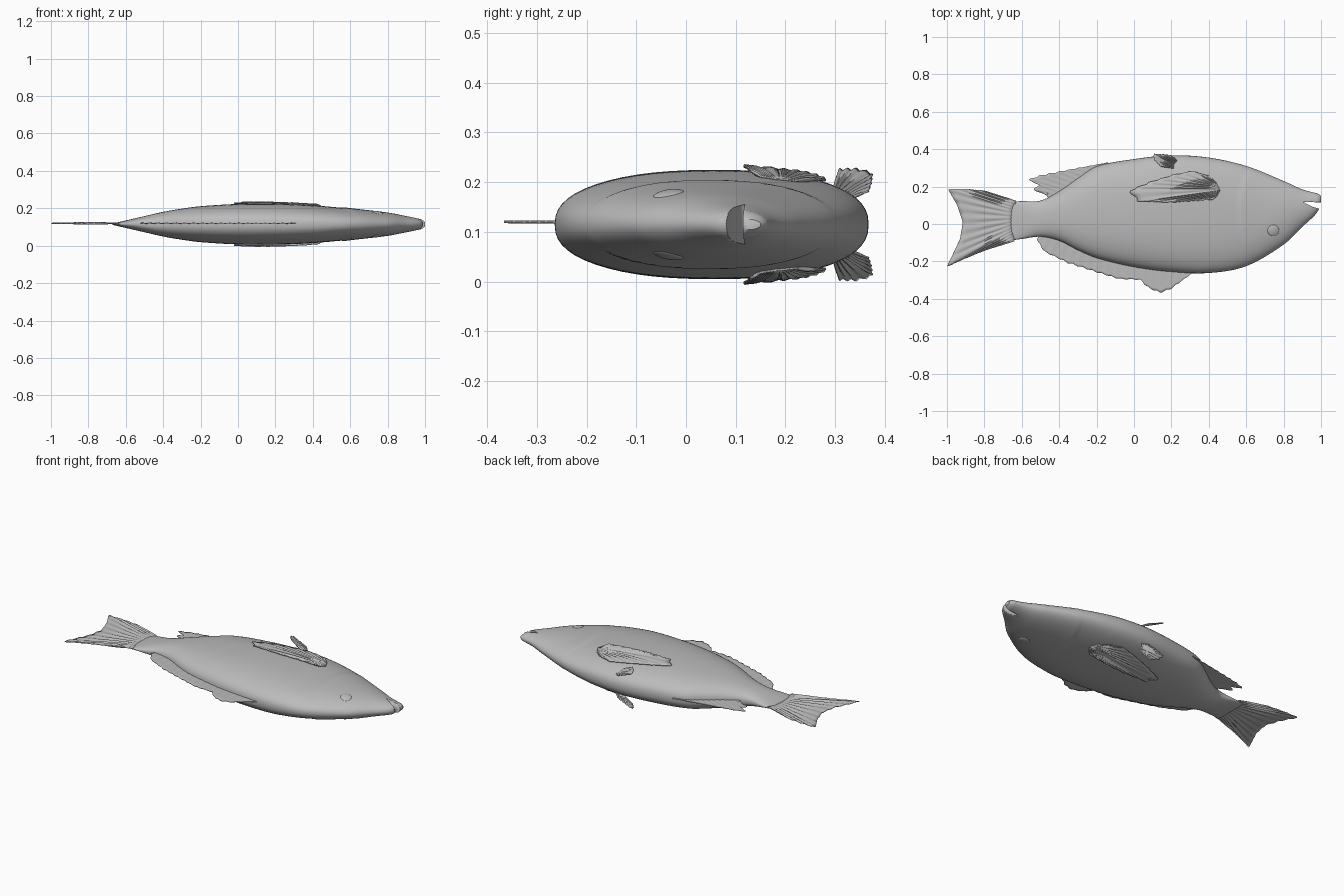
import bpy, bmesh, math
from mathutils import Vector

cube = bpy.data.objects.get("Cube")
if cube:
    bpy.data.objects.remove(cube, do_unlink=True)

MID = 0.115          # height of the fish's plane of symmetry
grey = bpy.data.materials.new("fish grey")
grey.use_nodes = True
COLOR = (0.5, 0.5, 0.5, 1)
grey.diffuse_color = COLOR
grey.node_tree.nodes["Principled BSDF"].inputs["Base Color"].default_value = COLOR

# Body stations: x, back edge y, belly edge y, half thickness
STATIONS = [
    (-0.67, -0.09, 0.12, 0.004), (-0.6, -0.08, 0.122, 0.02), (-0.5, -0.068, 0.125, 0.043),
    (-0.4, -0.09, 0.175, 0.066), (-0.3, -0.14, 0.245, 0.083), (-0.2, -0.182, 0.308, 0.096),
    (0, -0.23, 0.347, 0.108), (0.2, -0.256, 0.367, 0.109), (0.4, -0.262, 0.355, 0.101),
    (0.6, -0.225, 0.31, 0.083), (0.8, -0.11, 0.23, 0.062), (0.9, -0.015, 0.185, 0.043),
    (0.96, 0.04, 0.168, 0.031), (0.985, 0.072, 0.162, 0.024), (1.0, 0.108, 0.15, 0.01)]


def station(x):
    """Smooth interpolation of the body stations."""
    n = len(STATIONS)
    i = max(k for k in range(n - 1) if STATIONS[k][0] <= x or k == 0)
    a, b = STATIONS[i], STATIONS[i + 1]
    p, q = STATIONS[max(i - 1, 0)], STATIONS[min(i + 2, n - 1)]
    w = b[0] - a[0]
    t = (x - a[0]) / w
    out = []
    for k in (1, 2, 3):
        ma = (b[k] - p[k]) / (b[0] - p[0]) * w
        mb = (q[k] - a[k]) / (q[0] - a[0]) * w
        out.append((2*t**3 - 3*t*t + 1) * a[k] + (t**3 - 2*t*t + t) * ma
                   + (3*t*t - 2*t**3) * b[k] + (t**3 - t*t) * mb)
    return out


def gill(x, y):
    """Raised rim of the gill cover, fading toward the snout."""
    d = x - (0.55 + 1.2 * (y - 0.07) ** 2)
    rise = min(max(d / 0.02, 0), 1)
    return 0.005 * rise * math.exp(-max(d, 0) / 0.1)


def power(x):
    return 2.4 - 0.4 * min(max((x - 0.4) / 0.4, 0), 1)


def surface(x, y):
    """Half thickness of the body at a point of its outline plane."""
    lo, hi, half = station(x)
    t = min(abs((2 * y - lo - hi) / (hi - lo)), 1)
    n = power(x)
    return half * (1 - t ** n) ** (1 / n) * (1 + gill(x, y) / half)


def finish(name, bm, angle=40):
    bmesh.ops.recalc_face_normals(bm, faces=bm.faces)
    mesh = bpy.data.meshes.new(name)
    bm.to_mesh(mesh)
    bm.free()
    obj = bpy.data.objects.new(name, mesh)
    bpy.context.collection.objects.link(obj)
    mesh.materials.append(grey)
    bpy.ops.object.select_all(action='DESELECT')
    obj.select_set(True)
    bpy.context.view_layer.objects.active = obj
    bpy.ops.object.shade_smooth_by_angle(angle=math.radians(angle))
    return obj


def bridge(bm, rows, closed=False):
    for a, b in zip(rows, rows[1:]):
        for i in range(len(a) - (not closed)):
            j = (i + 1) % len(a)
            bm.faces.new((a[i], a[j], b[j], b[i]))


# Body
bm = bmesh.new()
rings = []
NX, NT = 150, 56
for i in range(NX + 1):
    x = -0.67 + 1.67 * i / NX
    lo, hi, half = station(x)
    ring = []
    for k in range(NT):
        a = math.tau * k / NT
        e = 2 / power(x)
        c, s = math.cos(a), math.sin(a)
        y = (lo + hi) / 2 + (hi - lo) / 2 * math.copysign(abs(c) ** e, c)
        z = math.copysign(abs(s) ** e, s) * (half + gill(x, y))
        ring.append(bm.verts.new((x, y, MID + z)))
    rings.append(ring)
bridge(bm, rings, True)
bm.faces.new(rings[0])
bm.faces.new(rings[-1])
body = finish("body", bm)

# Mouth: wedge cutter between the lips
bm = bmesh.new()
WEDGE = [(0.905, 0.118), (0.95, 0.094), (1.03, 0.068), (1.03, 0.113), (0.95, 0.117)]
rows = [[bm.verts.new((x, y, z)) for x, y in WEDGE] for z in (-0.1, 0.4)]
bridge(bm, rows, True)
for row in rows:
    bm.faces.new(row)
cutter = finish("mouth_cutter", bm)
cutter.hide_render = True
cutter.hide_set(True)
cut = body.modifiers.new("mouth", 'BOOLEAN')
cut.operation = 'DIFFERENCE'
cut.object = cutter
cut.solver = 'EXACT'
bpy.context.view_layer.objects.active = body
bpy.ops.object.modifier_apply(modifier="mouth")
bpy.data.objects.remove(cutter, do_unlink=True)


def along(points, t):
    """Point at fraction t of a polyline's length."""
    pts = [Vector(p) for p in points]
    lengths = [(b - a).length for a, b in zip(pts, pts[1:])]
    d = t * sum(lengths)
    for a, b, l in zip(pts, pts[1:], lengths):
        if d <= l:
            return a.lerp(b, d / l)
        d -= l
    return pts[-1]


def fin(name, root, edge, rays, height, jag=0.0, ripple=0.003, side=1):
    """Ribbed sheet of rays running from a root line to an outer edge."""
    bm = bmesh.new()
    rows = []
    n, m = rays * 4, 10
    for i in range(n + 1):
        a, b = along(root, i / n), along(edge, i / n)
        wave = math.cos(math.tau * i / 4)
        b = b + (a - b) * jag * (0.5 - 0.5 * wave)
        row = []
        for k in range(m + 1):
            p = a.lerp(b, k / m)
            z = height(p, k / m) + ripple * wave * math.sin(math.pi * min(k / m, 0.8))
            row.append(bm.verts.new((p.x, p.y, MID + side * z)))
        rows.append(row)
    bridge(bm, rows)
    obj = finish(name, bm, 60)
    thick = obj.modifiers.new("thickness", 'SOLIDIFY')
    thick.thickness = 0.004
    thick.offset = 0


def flat(p, k):
    return 0.005


# Fins on the plane of symmetry
fin("tail_fin", [(-0.63, 0.124), (-0.65, 0.02), (-0.64, -0.092)],
    [(-0.8, 0.178), (-0.9, 0.187), (-0.995, 0.187), (-0.945, 0.1), (-0.915, 0.01),
     (-0.93, -0.08), (-1.0, -0.228), (-0.93, -0.195), (-0.8, -0.14)], 14, flat, 0, 0.004)
fin("dorsal_fin", [(-0.5, -0.05), (-0.3, -0.11), (0, -0.2), (0.33, -0.235)],
    [(-0.52, -0.085), (-0.48, -0.15), (-0.355, -0.21), (-0.21, -0.257), (-0.08, -0.297),
     (0.035, -0.3), (0.07, -0.34), (0.135, -0.37), (0.19, -0.355), (0.33, -0.25)],
    18, flat, 0.06, 0.001)
fin("anal_fin", [(-0.46, 0.13), (-0.4, 0.15), (-0.28, 0.23), (-0.14, 0.3)],
    [(-0.46, 0.165), (-0.545, 0.182), (-0.51, 0.21), (-0.57, 0.237), (-0.52, 0.258),
     (-0.37, 0.288), (-0.14, 0.33)], 12, flat, 0.06, 0.001)


def hug(p, k):
    return surface(p.x, p.y) + 0.002 + 0.007 * k


def flare(p, k):
    return 0.06 + 0.4 * (0.235 - p.x) - 0.35 * (p.y - 0.31) + 0.012 * k


# Paired fins and eyes on both flanks
for label, side in (("left", 1), ("right", -1)):
    fin(label + "_pectoral_fin", [(0.44, 0.22), (0.46, 0.18), (0.445, 0.15)],
        [(0.4, 0.258), (0.31, 0.285), (0.2, 0.262), (0.08, 0.225), (-0.03, 0.178), (0.01, 0.12),
         (0.19, 0.115), (0.42, 0.13)], 14, hug, 0.04, 0.003, side)
    fin(label + "_pelvic_fin", [(0.238, 0.33), (0.23, 0.295)],
        [(0.2, 0.368), (0.15, 0.374), (0.1, 0.376), (0.105, 0.345), (0.14, 0.308)],
        8, flare, 0.05, 0.003, side)
    bm = bmesh.new()
    bmesh.ops.create_uvsphere(bm, u_segments=24, v_segments=12, radius=1)
    x, y = 0.745, -0.035
    for v in bm.verts:
        px, py = x + 0.031 * v.co.x, y + 0.031 * v.co.y
        v.co = (px, py, MID + side * (surface(px, py) - 0.001 + 0.007 * v.co.z))
    finish(label + "_eye", bm)
